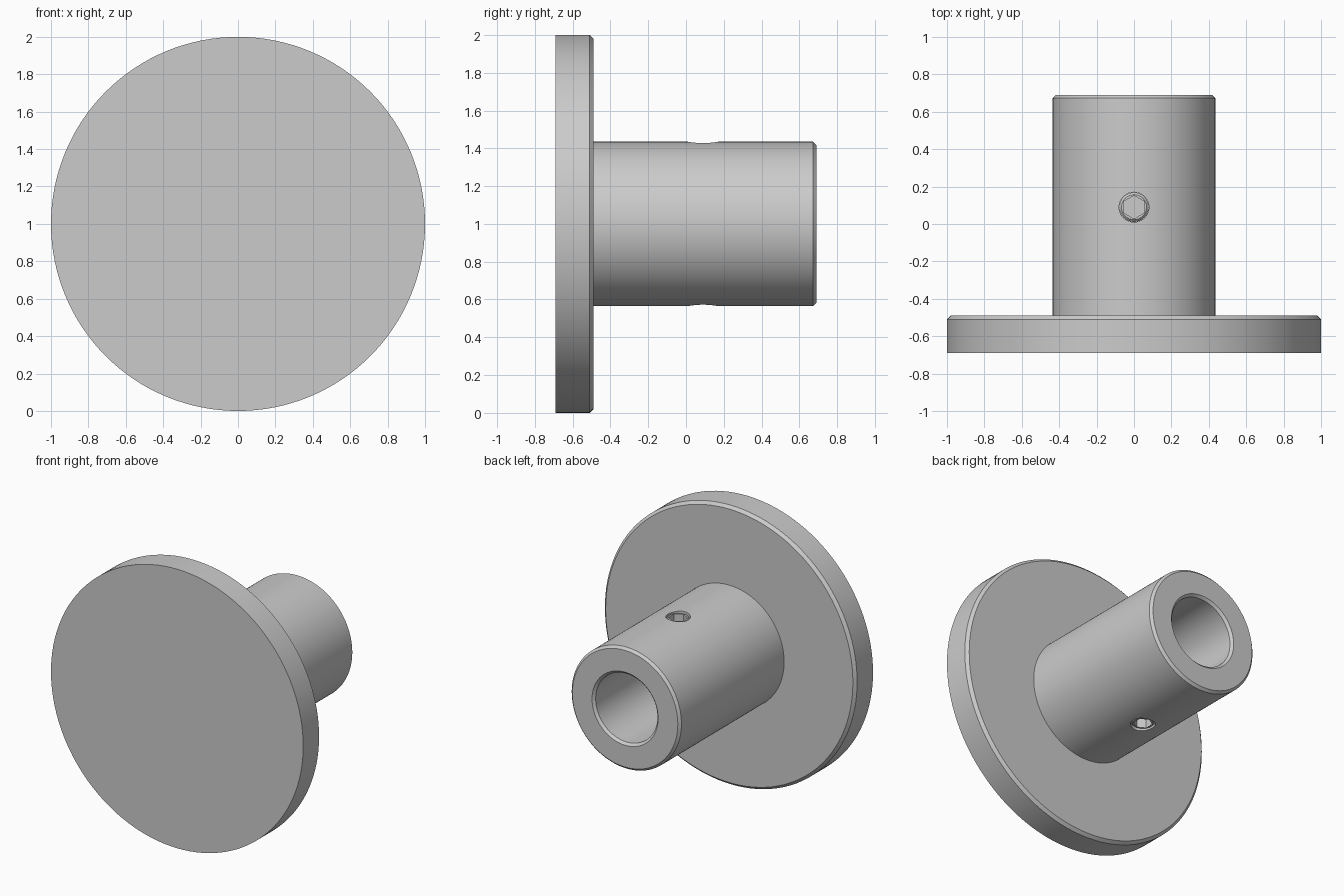
import bpy, bmesh, math
from mathutils import Matrix, Vector

cube = bpy.data.objects.get("Cube")
if cube:
    bpy.data.objects.remove(cube, do_unlink=True)

GREY = (0.6, 0.6, 0.6, 1)
steel = bpy.data.materials.new("grey_steel")
steel.use_nodes = True
steel.diffuse_color = GREY
steel.node_tree.nodes["Principled BSDF"].inputs["Base Color"].default_value = GREY


def lathe(name, profile, steps, matrix):
    """Revolve a (radius, height) profile around z, then place it."""
    bm = bmesh.new()
    verts = [bm.verts.new((r, 0, h)) for r, h in profile]
    edges = [bm.edges.new(pair) for pair in zip(verts, verts[1:])]
    bmesh.ops.spin(bm, geom=verts + edges, cent=(0, 0, 0), axis=(0, 0, 1),
                   angle=math.tau, steps=steps)
    bmesh.ops.remove_doubles(bm, verts=bm.verts[:], dist=1e-5)
    bmesh.ops.transform(bm, matrix=matrix, verts=bm.verts[:])
    bmesh.ops.recalc_face_normals(bm, faces=bm.faces[:])
    mesh = bpy.data.meshes.new(name)
    bm.to_mesh(mesh)
    bm.free()
    obj = bpy.data.objects.new(name, mesh)
    mesh.materials.append(steel)
    bpy.context.collection.objects.link(obj)
    return obj


def cut(obj, cutter):
    """Subtract the cutter, then discard it."""
    mod = obj.modifiers.new("cut", "BOOLEAN")
    mod.operation = "DIFFERENCE"
    mod.solver = "EXACT"
    mod.object = cutter
    bpy.ops.object.select_all(action="DESELECT")
    bpy.context.view_layer.objects.active = obj
    obj.select_set(True)
    bpy.ops.object.modifier_apply(modifier=mod.name)
    bpy.data.objects.remove(cutter, do_unlink=True)


def smooth(obj):
    bpy.ops.object.select_all(action="DESELECT")
    bpy.context.view_layer.objects.active = obj
    obj.select_set(True)
    bpy.ops.object.shade_smooth_by_angle(angle=math.radians(30))


# Flanged hub with chamfered rims and a blind bore, axis along y
body_profile = [
    (0, -0.69), (1, -0.69), (1, -0.51), (0.98, -0.49),
    (0.435, -0.49), (0.435, 0.673), (0.418, 0.69),
    (0.262, 0.69), (0.245, 0.673), (0.245, -0.49), (0, -0.49),
]
along_y = Matrix.Translation((0, 0, 1)) @ Matrix.Rotation(-math.pi / 2, 4, "X")
hub = lathe("flanged_hub", body_profile, 128, along_y)

# Set screws above and below, each in its own radial hole
SCREW_Y = 0.09
for name, flip in (("top_set_screw", 0), ("bottom_set_screw", math.pi)):
    place = Matrix.Translation((0, SCREW_Y, 1)) @ Matrix.Rotation(flip, 4, "X")
    hole = lathe("hole_cutter", [(0, 0.1), (0.08, 0.1), (0.08, 0.6), (0, 0.6)], 32, place)
    cut(hub, hole)

    screw = lathe(name, [(0, 0.24), (0.079, 0.24), (0.079, 0.412),
                         (0.067, 0.424), (0, 0.424)], 32, place)
    turn = Matrix.Rotation(math.pi / 2, 4, "Z")
    socket = lathe("socket_cutter", [(0, 0.34), (0.062, 0.34), (0.062, 0.5), (0, 0.5)],
                   6, place @ turn)
    cut(screw, socket)
    smooth(screw)

smooth(hub)
